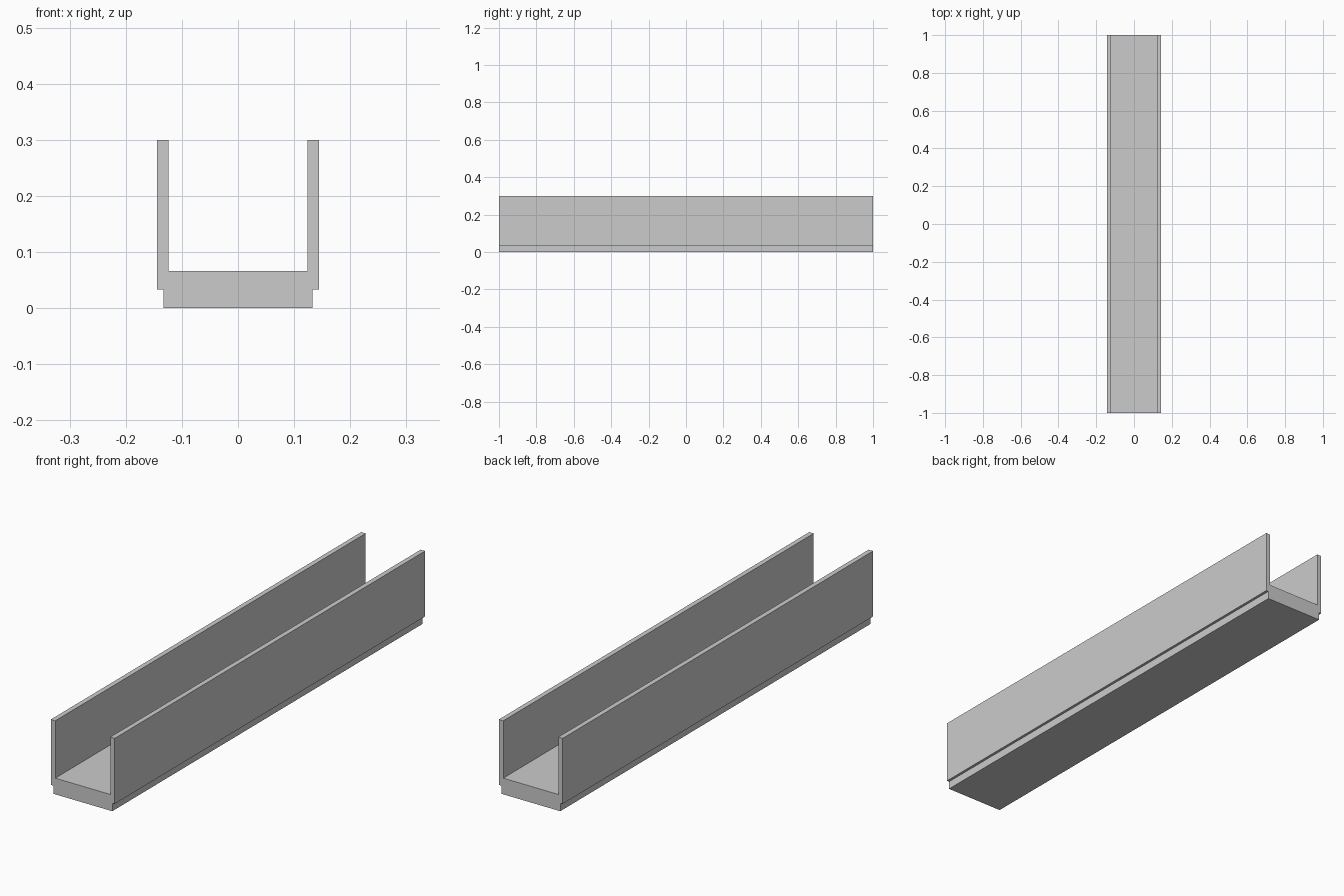
import bpy, bmesh

if "Cube" in bpy.data.objects:
    bpy.data.objects.remove(bpy.data.objects["Cube"])

LENGTH = 2.0

# Right half of the U-channel cross-section (x, z), from base up and over to the floor
half = [(0.133, 0.0), (0.133, 0.033), (0.144, 0.033),
        (0.144, 0.3), (0.124, 0.3), (0.124, 0.066)]
profile = half + [(-x, z) for x, z in reversed(half)]

# Channel: extrude the mirrored profile along y
bm = bmesh.new()
end = bm.faces.new([bm.verts.new((x, -LENGTH / 2, z)) for x, z in profile])
result = bmesh.ops.extrude_face_region(bm, geom=[end], use_keep_orig=True)
moved = [g for g in result["geom"] if isinstance(g, bmesh.types.BMVert)]
bmesh.ops.translate(bm, verts=moved, vec=(0, LENGTH, 0))
bmesh.ops.recalc_face_normals(bm, faces=bm.faces)

mesh = bpy.data.meshes.new("drainage_channel")
bm.to_mesh(mesh)
bm.free()
channel = bpy.data.objects.new("drainage_channel", mesh)
bpy.context.collection.objects.link(channel)
